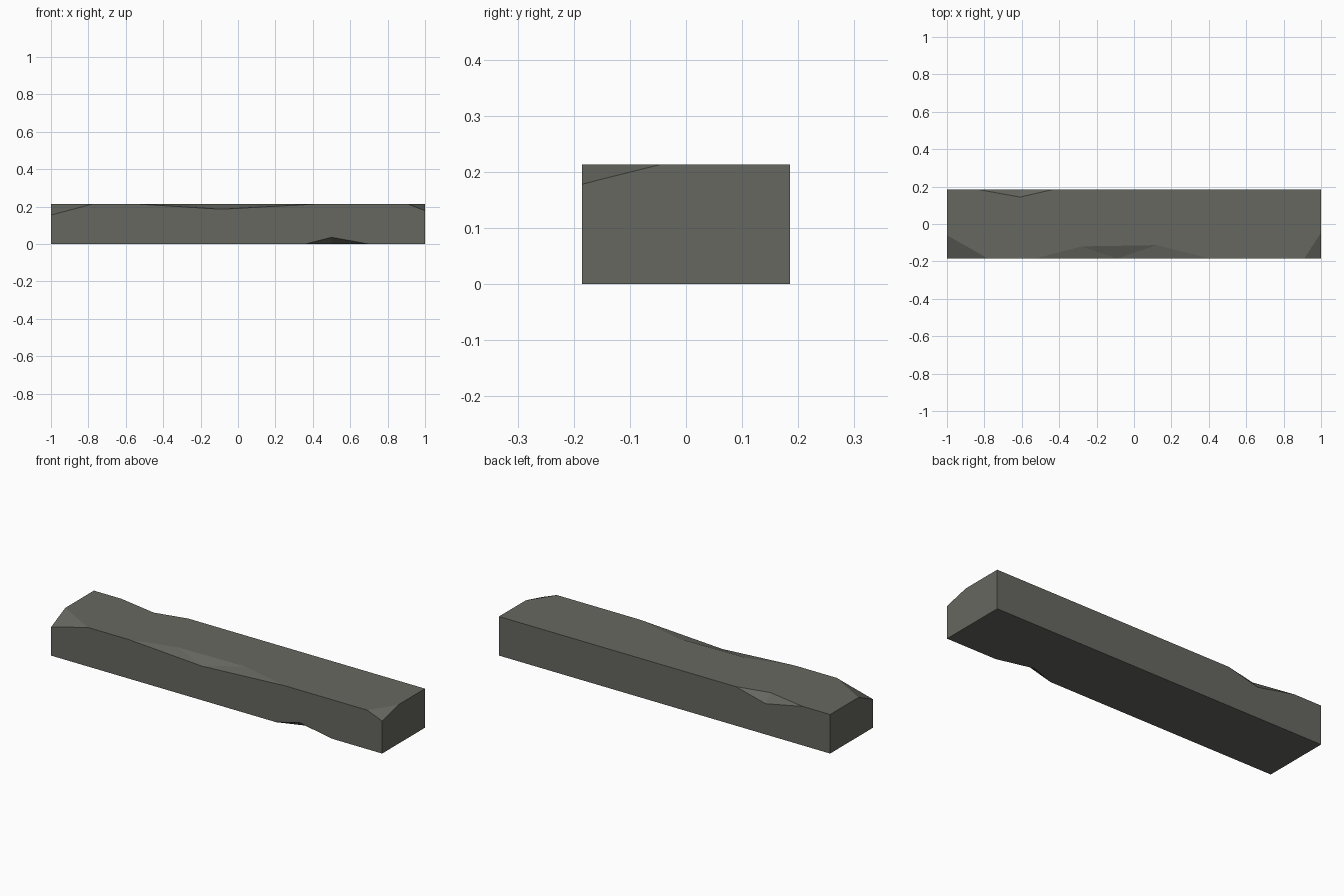
import bpy, bmesh

if "Cube" in bpy.data.objects:
    bpy.data.objects.remove(bpy.data.objects["Cube"])

H, W = 0.213, 0.185   # height and half depth

# Flat stone colour
stone = bpy.data.materials.new("dark stone")
stone.diffuse_color = (0.135, 0.137, 0.118, 1)
stone.use_nodes = True
stone.node_tree.nodes["Principled BSDF"].inputs["Base Color"].default_value = stone.diffuse_color

bm = bmesh.new()


def points(*coords):
    return [bm.verts.new(c) for c in coords]


# Corners of the beam that stay whole
lf, rf, rb, lb = points((-1, -W, 0), (1, -W, 0), (1, W, 0), (-1, W, 0))
top_rb, top_lb = points((1, W, H), (-1, W, H))

# Broken front corners: low point, point on front edge, point on end edge
left_chip = points((-1, -W, 0.155), (-0.78, -W, H), (-1, -0.06, H))
right_chip = points((1, -W, 0.178), (0.91, -W, H), (1, -0.046, H))

# Edge chips: rim running across the flat face, then the low point on the side
front_rim = points((-0.53, -W, H), (-0.28, -0.12, H), (0.12, -0.113, H), (0.41, -W, H))
front_low, = points((-0.09, -W, 0.186))
back_rim = points((-0.43, W, H), (-0.61, 0.144, H), (-0.835, W, H))
back_low, = points((-0.61, W, 0.168))
under_rim = points((0.36, -W, 0), (0.50, -W + 0.05, 0), (0.70, -W, 0))
under_low, = points((0.50, -W, 0.036))

faces = [
    left_chip, right_chip,
    # top
    [left_chip[2], left_chip[1], *front_rim, right_chip[1], right_chip[2],
     top_rb, *back_rim, top_lb],
    # underside
    [lf, *under_rim, rf, rb, lb],
    # front
    [lf, under_rim[0], under_low, under_rim[2], rf, right_chip[0], right_chip[1],
     front_rim[3], front_low, front_rim[0], left_chip[1], left_chip[0]],
    # back
    [rb, lb, top_lb, back_rim[2], back_low, back_rim[0], top_rb],
    # ends
    [lf, left_chip[0], left_chip[2], top_lb, lb],
    [rf, rb, top_rb, right_chip[2], right_chip[0]],
]
# Chip facets fan from the low point to the rim
for rim, low in ((front_rim, front_low), (back_rim, back_low), (under_rim, under_low)):
    faces += [[a, b, low] for a, b in zip(rim, rim[1:])]

for f in faces:
    bm.faces.new(f)
bmesh.ops.recalc_face_normals(bm, faces=bm.faces[:])

mesh = bpy.data.meshes.new("stone_beam")
bm.to_mesh(mesh)
bm.free()
mesh.materials.append(stone)
beam = bpy.data.objects.new("stone_beam", mesh)
bpy.context.collection.objects.link(beam)
